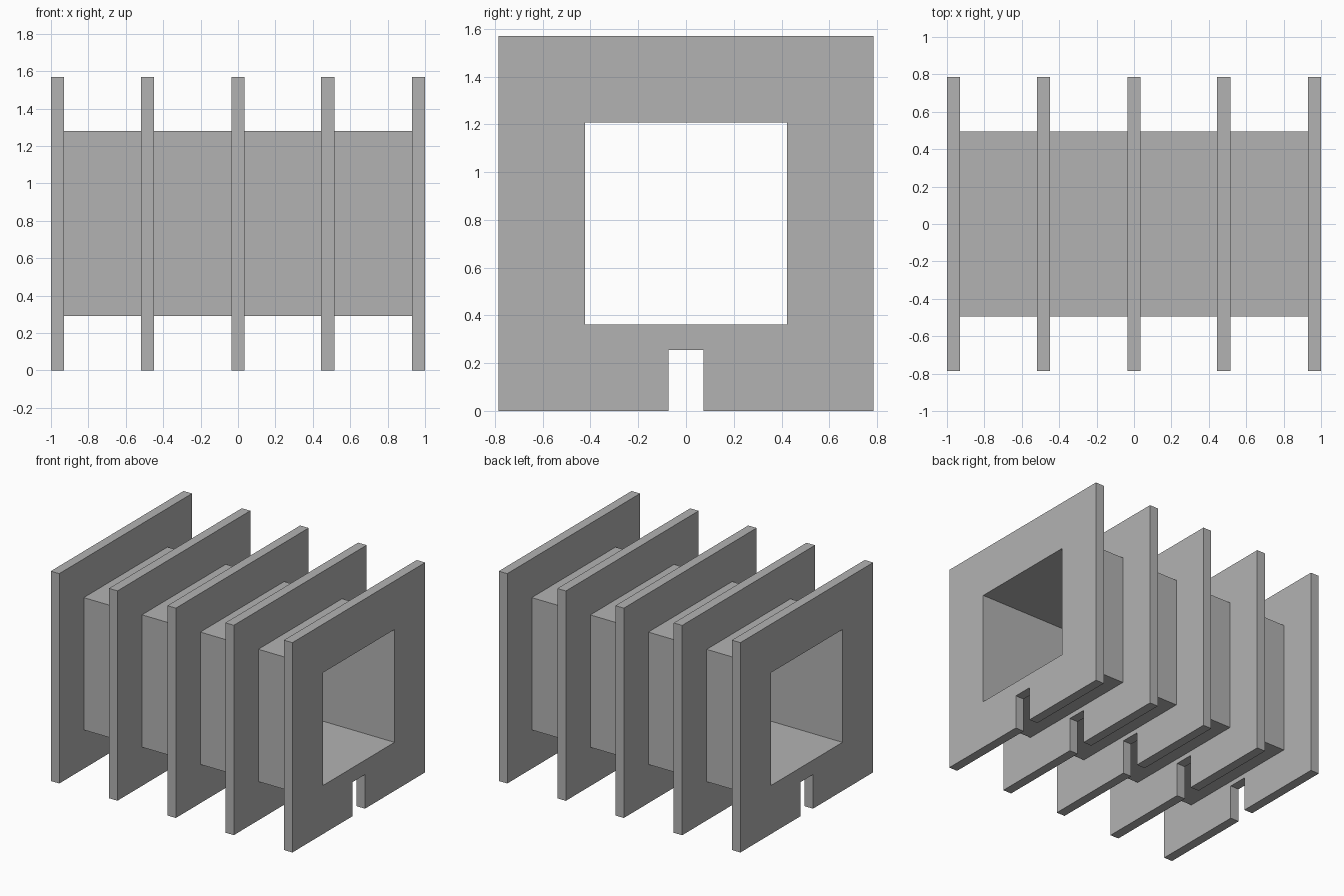
import bpy
import bmesh
from mathutils import Vector

cube = bpy.data.objects.get("Cube")
if cube:
    bpy.data.objects.remove(cube, do_unlink=True)

grey = bpy.data.materials.new("plain grey")
grey.use_nodes = True
colour = (0.45, 0.45, 0.45, 1)
grey.diffuse_color = colour
grey.node_tree.nodes["Principled BSDF"].inputs["Base Color"].default_value = colour

HALF = 0.785        # flange half size, also the axis height
OUTER = 0.495       # sleeve outer half size
INNER = 0.422       # bore half size
SLOT_W, SLOT_TOP = 0.073, 0.255
THICK = 0.07


def prism(name, x0, x1, ys, zs, is_open):
    """Extrude the solid cells of a y-z grid along x."""
    bm = bmesh.new()
    for y0, y1 in zip(ys, ys[1:]):
        for z0, z1 in zip(zs, zs[1:]):
            if not is_open((y0 + y1) / 2, (z0 + z1) / 2):
                corners = ((y0, z0), (y1, z0), (y1, z1), (y0, z1))
                bm.faces.new([bm.verts.new((x0, y, z)) for y, z in corners])
    bmesh.ops.remove_doubles(bm, verts=bm.verts[:], dist=1e-5)
    # extrude the whole section into one closed solid
    grown = bmesh.ops.extrude_face_region(bm, geom=bm.faces[:], use_keep_orig=True)
    moved = [g for g in grown["geom"] if isinstance(g, bmesh.types.BMVert)]
    bmesh.ops.translate(bm, verts=moved, vec=Vector((x1 - x0, 0, 0)))
    bmesh.ops.recalc_face_normals(bm, faces=bm.faces[:])
    mesh = bpy.data.meshes.new(name)
    bm.to_mesh(mesh)
    bm.free()
    mesh.materials.append(grey)
    obj = bpy.data.objects.new(name, mesh)
    bpy.context.collection.objects.link(obj)


def in_bore(y, z):
    return abs(y) < INNER and abs(z - HALF) < INNER


def in_slot(y, z):
    return abs(y) < SLOT_W and z < SLOT_TOP


# Square flanges with a bore and a bottom slot
centres = [-0.965, -0.483, 0, 0.48, 0.965]
flange_y = [-HALF, -INNER, -SLOT_W, SLOT_W, INNER, HALF]
flange_z = [0, SLOT_TOP, HALF - INNER, HALF + INNER, 2 * HALF]
for i, x in enumerate(centres, 1):
    prism(f"flange_{i}", x - THICK / 2, x + THICK / 2, flange_y, flange_z,
          lambda y, z: in_bore(y, z) or in_slot(y, z))

# Square sleeve sections between neighbouring flanges
sleeve_y = [-OUTER, -INNER, INNER, OUTER]
sleeve_z = [HALF + y for y in sleeve_y]
for i, (a, b) in enumerate(zip(centres, centres[1:]), 1):
    prism(f"sleeve_{i}", a + THICK / 2, b - THICK / 2, sleeve_y, sleeve_z, in_bore)
